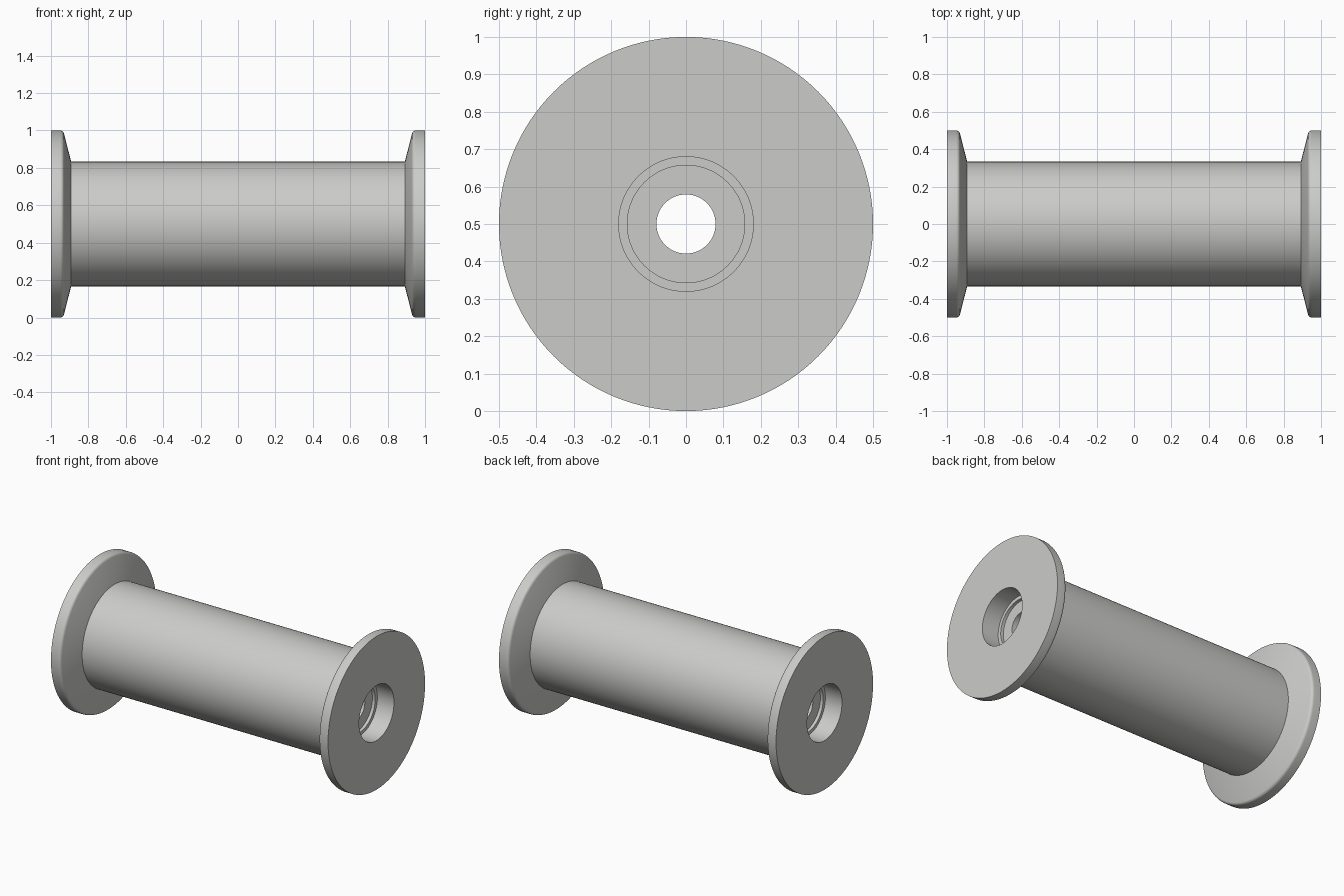
import bpy, bmesh, math

if "Cube" in bpy.data.objects:
    bpy.data.objects.remove(bpy.data.objects["Cube"])

SEGMENTS = 128

# Light grey plastic
grey = bpy.data.materials.new("light_grey")
grey.diffuse_color = (0.60, 0.60, 0.585, 1.0)
grey.use_nodes = True
grey.node_tree.nodes["Principled BSDF"].inputs["Base Color"].default_value = grey.diffuse_color

# Half profile as (x, radius): barrel, tapered flange with rounded rim, stepped bearing pocket, bore
fillet = 0.02
rim = []
for i in range(7):
    a = math.radians(165 - 75 * i / 6)
    rim.append((0.95 + fillet * math.cos(a), 0.48 + fillet * math.sin(a)))
half = [(0.892, 0.333)] + rim + [
    (1.0, 0.5), (1.0, 0.18),          # flat end face
    (0.88, 0.18), (0.88, 0.157),      # bearing pocket and its shoulder
    (0.86, 0.157), (0.86, 0.079),     # shallow recess down to the bore
]
profile = half + [(-x, r) for x, r in reversed(half)]

# Revolve the closed profile around the x axis
bm = bmesh.new()
rings = []
for x, r in profile:
    ring = []
    for s in range(SEGMENTS):
        a = 2 * math.pi * s / SEGMENTS
        ring.append(bm.verts.new((x, r * math.cos(a), 0.5 + r * math.sin(a))))
    rings.append(ring)
for k, ring in enumerate(rings):
    nxt = rings[(k + 1) % len(rings)]
    for s in range(SEGMENTS):
        t = (s + 1) % SEGMENTS
        bm.faces.new((ring[s], ring[t], nxt[t], nxt[s]))
bmesh.ops.recalc_face_normals(bm, faces=bm.faces[:])

mesh = bpy.data.meshes.new("flanged_roller")
bm.to_mesh(mesh)
bm.free()
mesh.materials.append(grey)
roller = bpy.data.objects.new("flanged_roller", mesh)
bpy.context.collection.objects.link(roller)

# Smooth round surfaces, crisp edges
bpy.context.view_layer.objects.active = roller
roller.select_set(True)
bpy.ops.object.shade_smooth_by_angle(angle=math.radians(30))
